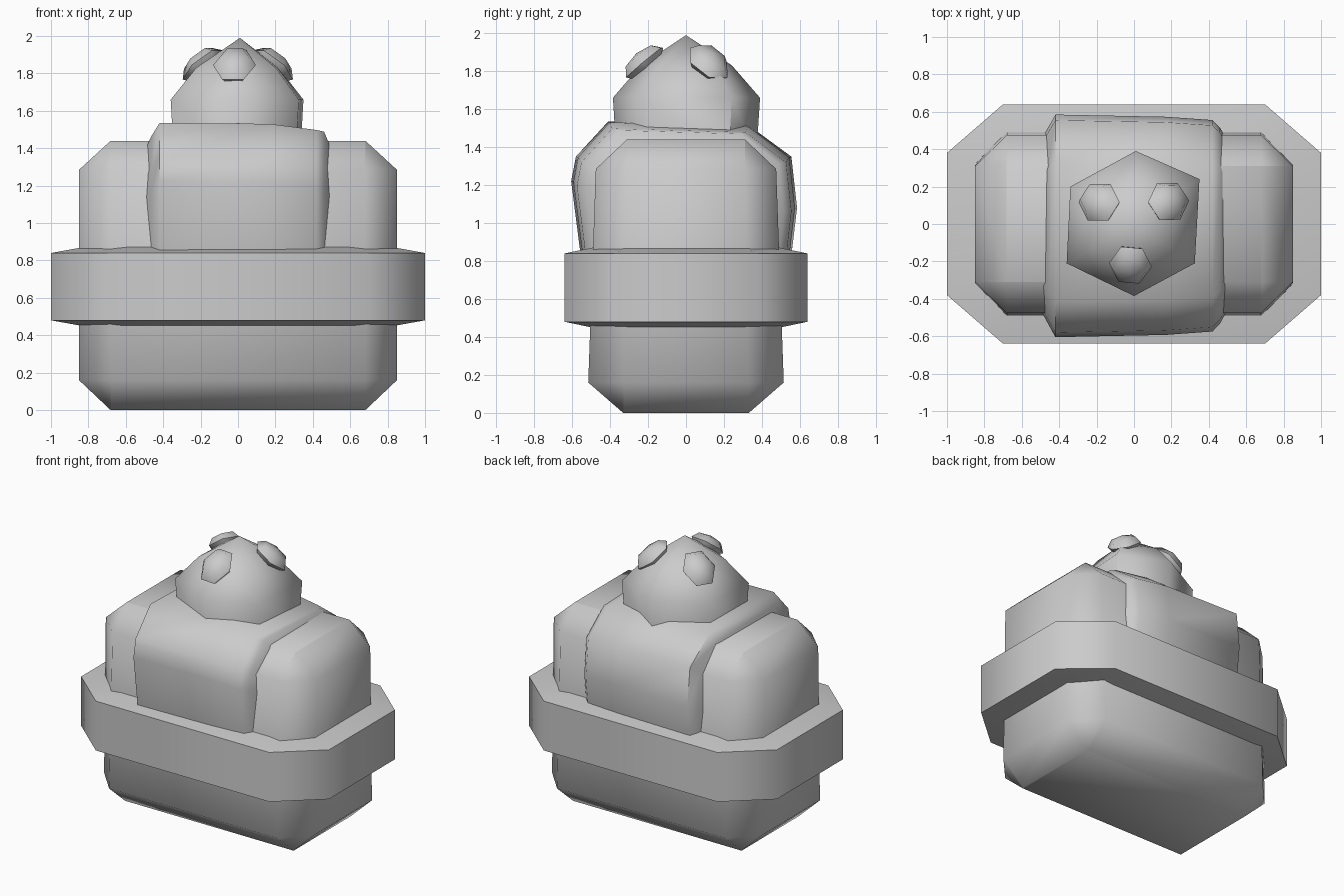
import bpy, bmesh, math
from mathutils import Vector

if "Cube" in bpy.data.objects:
    bpy.data.objects.remove(bpy.data.objects["Cube"])


def finish(name, bm, angle=60):
    bmesh.ops.recalc_face_normals(bm, faces=bm.faces[:])
    me = bpy.data.meshes.new(name)
    bm.to_mesh(me)
    bm.free()
    ob = bpy.data.objects.new(name, me)
    bpy.context.collection.objects.link(ob)
    bpy.ops.object.select_all(action='DESELECT')
    ob.select_set(True)
    bpy.context.view_layer.objects.active = ob
    bpy.ops.object.shade_smooth_by_angle(angle=math.radians(angle))
    return ob


def loft(name, rings, angle=60):
    """Skin equal-length rings of points; a one-point last ring makes an apex."""
    bm = bmesh.new()
    vs = [[bm.verts.new(p) for p in r] for r in rings]
    for a, b in zip(vs, vs[1:]):
        n = len(a)
        for i in range(n):
            j = (i + 1) % n
            if len(b) == 1:
                bm.faces.new((a[i], a[j], b[0]))
            else:
                bm.faces.new((a[i], a[j], b[j], b[i]))
    for r in (vs[0], vs[-1]):
        if len(r) > 2:
            bm.faces.new(r)
    return finish(name, bm, angle)


def octagon(xi, xo, yi, yo, z):
    return [(xo, -yi, z), (xo, yi, z), (xi, yo, z), (-xi, yo, z),
            (-xo, yi, z), (-xo, -yi, z), (-xi, -yo, z), (xi, -yo, z)]


# Main body: tall chamfered block, slightly narrower at the top
body = loft("body", [octagon(0.68, 0.681, 0.33, 0.331, 0.0),
                     octagon(0.68, 0.85, 0.33, 0.515, 0.16),
                     octagon(0.68, 0.85, 0.31, 0.475, 1.285),
                     octagon(0.68, 0.681, 0.31, 0.311, 1.44)])

# Belt: wide octagonal band with gently sloped top and bottom
loft("belt", [octagon(0.55, 0.72, 0.25, 0.40, 0.43),
              octagon(0.70, 1.0, 0.38, 0.64, 0.48),
              octagon(0.70, 1.0, 0.38, 0.64, 0.84),
              octagon(0.55, 0.75, 0.25, 0.42, 0.885)])

# Central saddle: arched profile running across the body
profile = [(-0.52, 0.6), (-0.56, 0.87), (-0.605, 1.22), (-0.58, 1.35), (-0.41, 1.535),
           (0.33, 1.515), (0.555, 1.35), (0.585, 1.08), (0.56, 0.87), (0.5, 0.6)]


def saddle_ring(x, sy, sz):
    return [(x, y * sy, 0.6 + (z - 0.6) * sz) for y, z in profile]


loft("saddle", [saddle_ring(-0.52, 0.70, 0.80), saddle_ring(-0.46, 0.88, 0.93),
                saddle_ring(-0.42, 1.0, 1.0), saddle_ring(0.17, 0.98, 0.995),
                saddle_ring(0.42, 0.95, 0.96), saddle_ring(0.46, 0.88, 0.95),
                saddle_ring(0.52, 0.70, 0.80)])

# Dome: six-sided, pointed at the top
hexagon = [(0.01, 0.39), (0.35, 0.24), (0.325, -0.21), (0, -0.385), (-0.36, -0.21), (-0.34, 0.2)]
apex = (0.01, 0.0, 1.99)
loft("dome", [[(x * s, y * s, z) for x, y in hexagon]
              for s, z in ((0.95, 1.35), (1.0, 1.66), (0.62, 1.83))] + [[apex]])

# Three knobs lying on the dome
for i, deg in enumerate((-95, 33, 148)):
    a = math.radians(deg)
    out = Vector((math.cos(a), math.sin(a), 0))
    bm = bmesh.new()
    bmesh.ops.create_uvsphere(bm, u_segments=6, v_segments=4, radius=1)
    bmesh.ops.scale(bm, vec=(0.14, 0.115, 0.065), verts=bm.verts)
    ob = finish(f"knob_{i + 1}", bm)
    ob.rotation_euler = (0, math.radians(40), a)
    ob.location = out * 0.22 + Vector((0, 0, 1.845))
